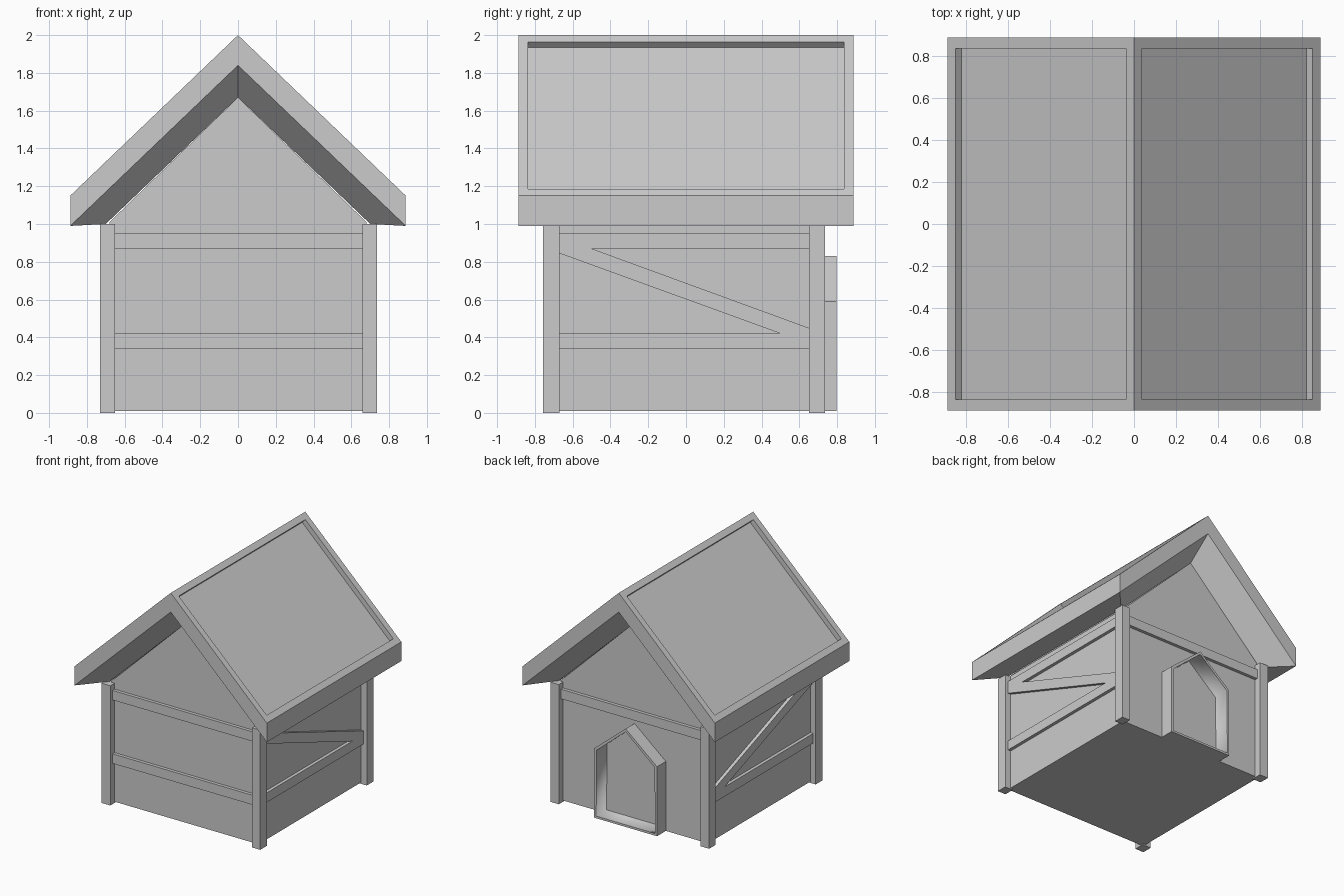
import bpy, bmesh

if "Cube" in bpy.data.objects:
    bpy.data.objects.remove(bpy.data.objects["Cube"])


def finish(name, bm):
    bmesh.ops.recalc_face_normals(bm, faces=bm.faces)
    me = bpy.data.meshes.new(name)
    bm.to_mesh(me)
    bm.free()
    ob = bpy.data.objects.new(name, me)
    bpy.context.collection.objects.link(ob)
    return ob


def prism_bm(profile, axis, a, b):
    """Extrude a 2D profile (xz for axis 'y', yz for axis 'x') from a to b."""
    place = (lambda p, d: (d, p[0], p[1])) if axis == 'x' else (lambda p, d: (p[0], d, p[1]))
    bm = bmesh.new()
    lo = [bm.verts.new(place(p, a)) for p in profile]
    hi = [bm.verts.new(place(p, b)) for p in profile]
    bm.faces.new(lo)
    bm.faces.new(hi)
    n = len(lo)
    for i in range(n):
        j = (i + 1) % n
        bm.faces.new((lo[i], lo[j], hi[j], hi[i]))
    bmesh.ops.recalc_face_normals(bm, faces=bm.faces)
    return bm


def prism(name, profile, axis, a, b):
    return finish(name, prism_bm(profile, axis, a, b))


def rect(u0, u1, z0, z1):
    return [(u0, z0), (u1, z0), (u1, z1), (u0, z1)]


def house(w, z0, z1, z2):
    return [(-w, z0), (w, z0), (w, z1), (0, z2), (-w, z1)]


FRONT, BACK, SIDE = -0.70, 0.68, 0.68

# Walls with gables, opened for the doorway
walls = prism("walls", house(SIDE, 0.01, 1.01, 1.67), 'y', FRONT, BACK)
cutter = prism("doorway_cutter", house(0.275, 0.025, 0.585, 0.815), 'y', 0.40, 0.9)
cutter.hide_render = True
cutter.hide_viewport = True
cut = walls.modifiers.new("doorway", 'BOOLEAN')
cut.operation = 'DIFFERENCE'
cut.solver = 'EXACT'
cut.object = cutter

# Door frame with a smooth recessed doorway
bm = prism_bm(house(0.29, 0.01, 0.59, 0.83), 'y', 0.66, 0.797)
face = max(bm.faces, key=lambda f: f.calc_center_median().y)
bmesh.ops.inset_individual(bm, faces=[face], thickness=0.025)
rim = list(face.verts)
ring = bmesh.ops.extrude_discrete_faces(bm, faces=[face])["faces"][0]
bmesh.ops.translate(bm, verts=ring.verts, vec=(0, -0.25, 0))
ring.smooth = True
for e in ring.edges:
    for f in e.link_faces:
        f.smooth = True
finish("door_frame", bm)

# Corner posts
for xn, x0, x1 in (("left", -0.73, -0.65), ("right", 0.66, 0.735)):
    for yn, y0, y1 in (("front", -0.757, -0.67), ("back", 0.65, 0.737)):
        prism(f"{yn}_{xn}_post", rect(x0, x1, 0, 1.0), 'y', y0, y1)

# Horizontal rails: two on the front and sides, one on the back
LOW, HIGH = (0.34, 0.42), (0.87, 0.95)
for n, z in (("lower", LOW), ("upper", HIGH)):
    prism(f"front_{n}_rail", rect(-0.66, 0.67, *z), 'y', -0.727, FRONT + 0.02)
    for sn, s in (("left", -1), ("right", 1)):
        prism(f"{sn}_{n}_rail", rect(-0.68, 0.66, *z), 'x', s * (SIDE - 0.02), s * 0.707)
prism("back_upper_rail", rect(-0.66, 0.67, *HIGH), 'y', BACK - 0.02, 0.707)

# Diagonal side braces
brace = [(-0.67, 0.845), (0.5, 0.42), (0.65, 0.42), (0.65, 0.45), (-0.5, 0.87), (-0.67, 0.87)]
for sn, s in (("left", -1), ("right", 1)):
    prism(f"{sn}_brace", brace, 'x', s * (SIDE - 0.02), s * 0.707)

# Roof: thick gable with bevelled overhangs
bm = bmesh.new()
ends = []
for yi, yo in ((FRONT, -0.888), (BACK, 0.888)):
    rows = [(0.70, 1.0, 1.67, yi), (0.888, 0.99, 1.84, yo), (0.888, 1.15, 2.0, yo)]
    ends.append([[bm.verts.new(p) for p in ((-w, y, ze), (0, y, zt), (w, y, ze))]
                 for w, ze, zt, y in rows])
f, b = ends
slopes = []
for i in (0, 1):
    for e in ends:
        for r in (0, 1):
            bm.faces.new((e[r][i], e[r][i + 1], e[r + 1][i + 1], e[r + 1][i]))
    for r in (0, 2):
        q = bm.faces.new((f[r][i], f[r][i + 1], b[r][i + 1], b[r][i]))
        if r == 2:
            slopes.append(q)
    for r in (0, 1):
        k = 2 * i
        bm.faces.new((f[r][k], f[r + 1][k], b[r + 1][k], b[r][k]))
bmesh.ops.recalc_face_normals(bm, faces=bm.faces)

# Sunken panel in each roof slope
bmesh.ops.inset_individual(bm, faces=slopes, thickness=0.074)
for q in bmesh.ops.extrude_discrete_faces(bm, faces=slopes)["faces"]:
    bmesh.ops.translate(bm, verts=q.verts, vec=q.normal * -0.042)
finish("roof", bm)
